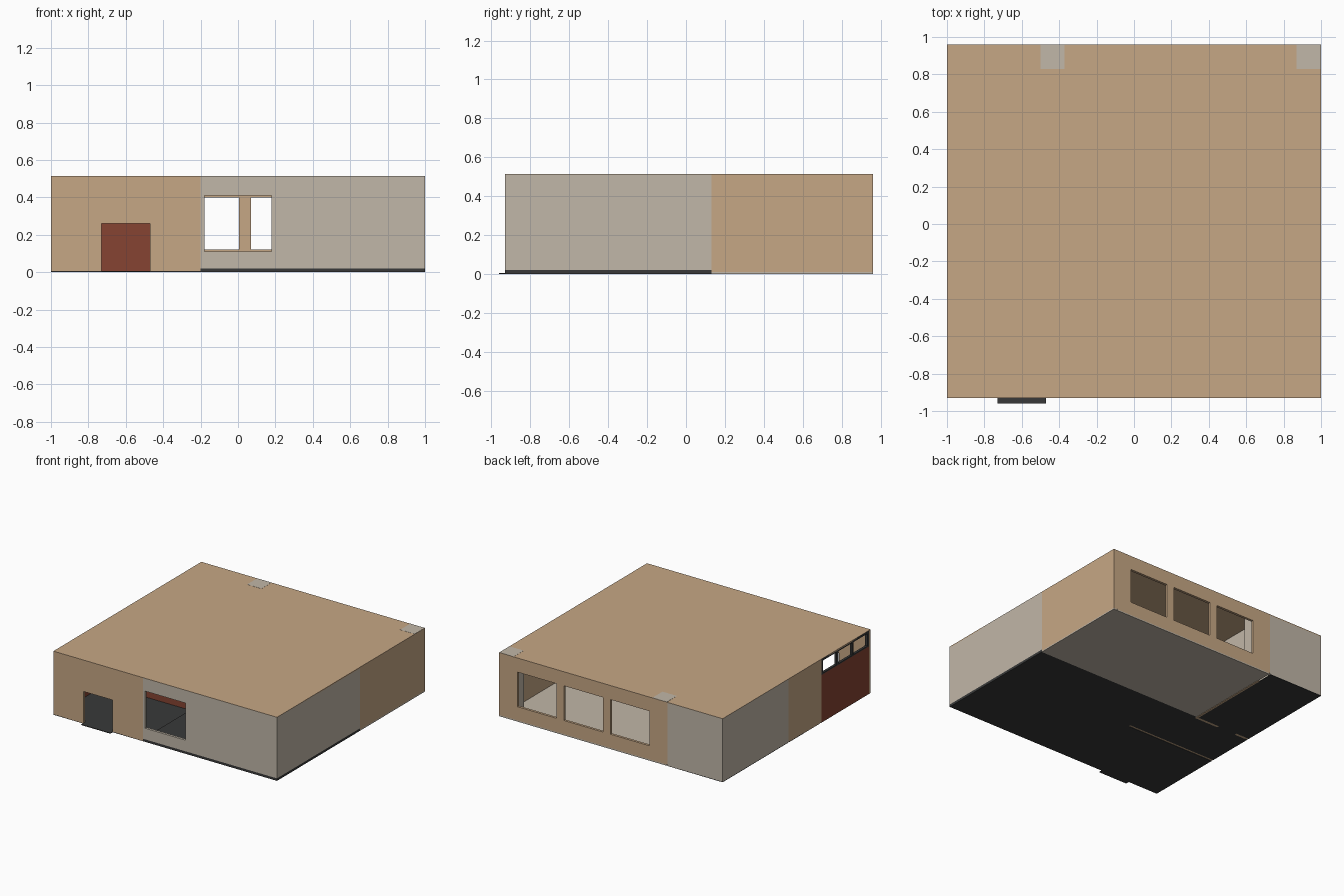
import bpy, bmesh

if "Cube" in bpy.data.objects:
    bpy.data.objects.remove(bpy.data.objects["Cube"])


def material(name, rgb):
    lin = [(c / 255 / 12.92) if c < 11 else ((c / 255 + 0.055) / 1.055) ** 2.4 for c in rgb]
    m = bpy.data.materials.new(name)
    m.diffuse_color = (*lin, 1)
    m.use_nodes = True
    m.node_tree.nodes["Principled BSDF"].inputs["Base Color"].default_value = m.diffuse_color
    return m


TAN = material("tan_wall", (198, 167, 133))
GRAY = material("warm_gray", (193, 183, 168))
RED = material("brick_red", (134, 68, 50))
DARK = material("charcoal", (56, 57, 57))

T = 0.02                                 # wall thickness
X0, X1, Y0, Y1 = -1.0, 1.0, -0.93, 0.96  # outer plan
TOP, LOW = 0.513, 0.002                  # wall top and bottom


def finish(name, bm, mat):
    bmesh.ops.recalc_face_normals(bm, faces=bm.faces)
    me = bpy.data.meshes.new(name)
    bm.to_mesh(me)
    bm.free()
    me.materials.append(mat)
    ob = bpy.data.objects.new(name, me)
    bpy.context.scene.collection.objects.link(ob)
    return ob


def box(name, x, y, z, mat):
    bm = bmesh.new()
    bmesh.ops.create_cube(bm, size=1)
    for v in bm.verts:
        v.co = [r[0] if c < 0 else r[1] for r, c in zip((x, y, z), v.co)]
    return finish(name, bm, mat)


def wall(name, axis, pos, u, z, mat, holes=(), thick=T):
    """Wall running along axis, from pos to pos+thick, with holes (u0, u1, z0, z1)."""
    us = sorted({*u, *(h[0] for h in holes), *(h[1] for h in holes)})
    zs = sorted({*z, *(h[2] for h in holes), *(h[3] for h in holes)})
    bm = bmesh.new()

    def put(a, b):
        return bm.verts.new((a, pos, b) if axis == "x" else (pos, a, b))

    grid = [[put(a, b) for b in zs] for a in us]
    for i in range(len(us) - 1):
        for j in range(len(zs) - 1):
            a, b = (us[i] + us[i + 1]) / 2, (zs[j] + zs[j + 1]) / 2
            if not any(h[0] < a < h[1] and h[2] < b < h[3] for h in holes):
                bm.faces.new((grid[i][j], grid[i + 1][j], grid[i + 1][j + 1], grid[i][j + 1]))
    bmesh.ops.delete(bm, geom=[v for v in bm.verts if not v.link_faces], context="VERTS")
    ext = bmesh.ops.extrude_face_region(bm, geom=bm.faces[:], use_keep_orig=True)
    off = (0, thick, 0) if axis == "x" else (thick, 0, 0)
    bmesh.ops.translate(bm, vec=off, verts=[g for g in ext["geom"] if isinstance(g, bmesh.types.BMVert)])
    bmesh.ops.dissolve_limit(bm, angle_limit=0.01, verts=bm.verts[:], edges=bm.edges[:])
    return finish(name, bm, mat)


# floors, split where the partitions pass through
box("living_floor", (-0.2, X1), (Y0, 0.13), (0, 0.02), DARK)
box("entry_floor", (X0, -0.2), (Y0, -0.30), (0, 0.005), DARK)
box("hall_floor", (X0, -0.2), (-0.28, 0.11), (0, 0.005), DARK)
box("hall_floor_edge", (-0.495, -0.2), (0.11, 0.13), (0, 0.005), DARK)
box("inner_door_sill", (-0.88, -0.71), (0.11, 0.13), (0, 0.005), DARK)
box("corner_room_floor", (X0, -0.515), (0.13, Y1), (0, 0.005), DARK)
box("back_floor", (-0.495, X1), (0.13, Y1), (0, 0.01), GRAY)
box("door_step", (-0.73, -0.47), (-0.96, Y0), (0, 0.005), DARK)

# front wall: tan with the doorway, gray with the window
wall("front_wall_entry", "x", Y0, (X0, -0.2), (LOW, TOP), TAN, [(-0.73, -0.47, LOW, 0.26)])
wall("front_wall_living", "x", Y0, (-0.2, X1), (0.02, TOP), GRAY, [(-0.18, 0.18, 0.11, 0.41)])

# right wall
wall("right_wall_living", "y", X1 - T, (Y0 + T, 0.13), (0.02, TOP), GRAY)
wall("right_wall_back", "y", X1 - T, (0.13, Y1 - T), (0.01, TOP), TAN)

# back wall: three windows and the gray corner room
wall("back_wall_windows", "x", Y1 - T, (-0.507, X1), (0.01, TOP), TAN,
     [(a, a + 0.35, 0.12, 0.40) for a in (-0.345, 0.07, 0.485)])
wall("back_wall_corner", "x", Y1 - T, (X0, -0.507), (LOW, TOP), GRAY)

# left wall: gray, tan, then red under a strip window
wall("left_wall_corner", "y", X0, (0.12, Y1 - T), (LOW, TOP), GRAY)
wall("left_wall_hall", "y", X0, (-0.30, 0.12), (LOW, TOP), TAN)
wall("left_wall_entry", "y", X0, (Y0 + T, -0.30), (LOW, 0.385), RED)
step = (0.61 - 0.02) / 3
wall("strip_window_frame", "y", X0, (Y0 + T, -0.30), (0.385, TOP), DARK,
     [(Y0 + T + 0.02 + i * step, Y0 + T + (i + 1) * step, 0.395, 0.495) for i in range(3)])

# partitions
wall("entry_partition", "x", -0.296, (X0 + T, -0.2), (0, 0.505), TAN, thick=0.016)
box("entry_partition_red_face", (X0 + T, -0.2), (-0.30, -0.296), (0.005, 0.505), RED)
wall("hall_partition", "x", 0.11, (X0 + T, -0.495), (0, 0.505), TAN, [(-0.88, -0.71, 0, 0.26)])
wall("corner_partition", "y", -0.515, (0.13, 0.83), (0, 0.505), TAN, thick=0.016)
box("corner_partition_gray_face", (-0.499, -0.495), (0.13, 0.83), (0.005, 0.505), GRAY)

# columns, flush with the roof
for side, cx in (("left", -0.50), ("right", 0.87)):
    box(side + "_column", (cx, cx + 0.13 - 0.001), (0.83, Y1 - 0.001), (0.0, 0.515), GRAY)

# flat roof
box("roof", (X0, X1), (Y0, Y1), (0.505, 0.514), TAN)
